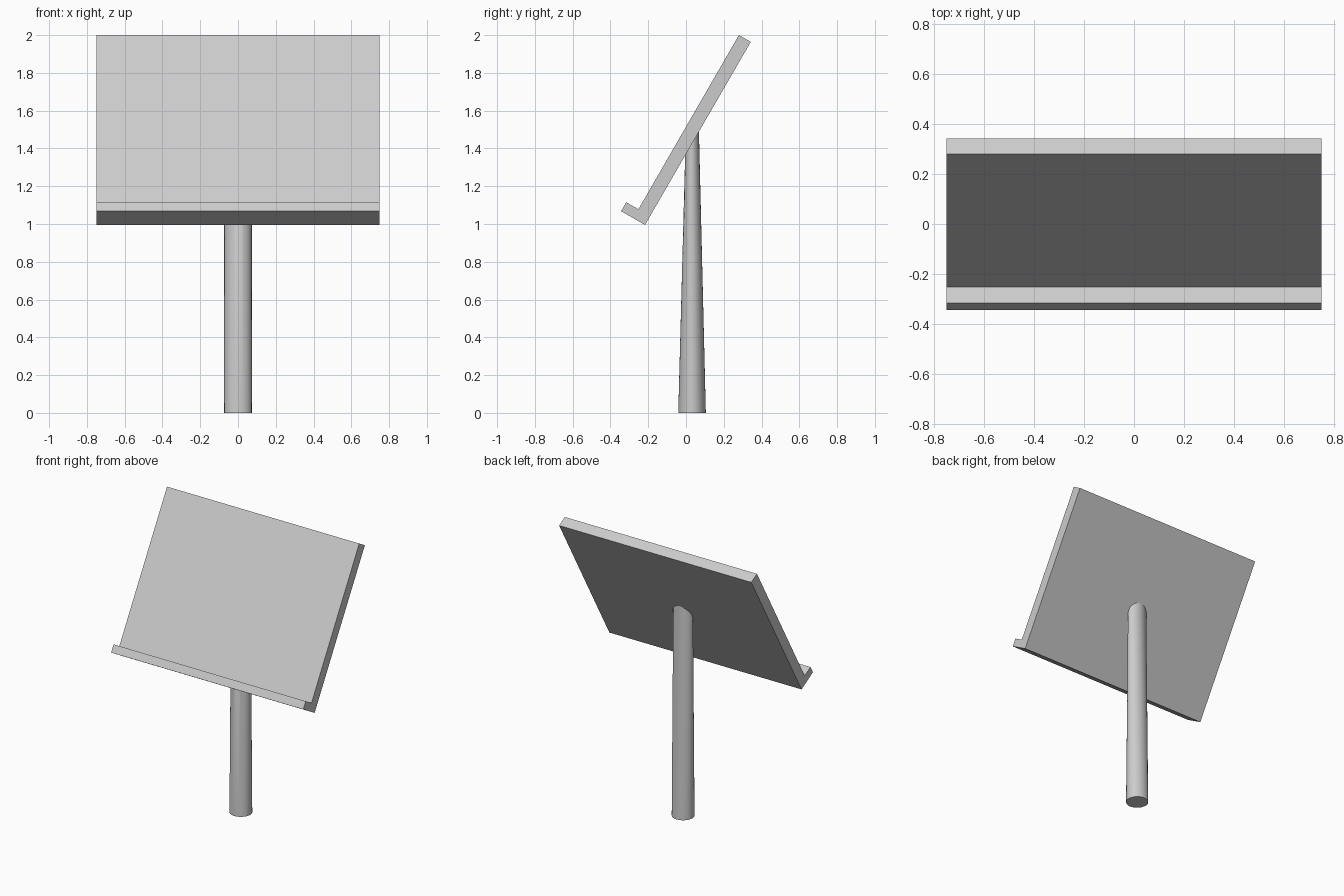
import bpy, bmesh, math
from mathutils import Matrix

if "Cube" in bpy.data.objects:
    bpy.data.objects.remove(bpy.data.objects["Cube"])

def finish(bm, name):
    bmesh.ops.recalc_face_normals(bm, faces=bm.faces[:])
    mesh = bpy.data.meshes.new(name)
    bm.to_mesh(mesh)
    bm.free()
    obj = bpy.data.objects.new(name, mesh)
    bpy.context.collection.objects.link(obj)
    return obj

# Sloped board with bottom ledge: L-shaped side profile (y, z) extruded along x
WIDTH = 1.5
profile = [(-0.217, 0.995), (0.343, 1.964), (0.280, 2.0),
           (-0.252, 1.078), (-0.316, 1.115), (-0.344, 1.068)]
bm = bmesh.new()
face = bm.faces.new([bm.verts.new((-WIDTH / 2, y, z)) for y, z in profile])
ext = bmesh.ops.extrude_face_region(bm, geom=[face])
bmesh.ops.translate(bm, vec=(WIDTH, 0, 0),
                    verts=[v for v in ext["geom"] if isinstance(v, bmesh.types.BMVert)])
finish(bm, "sloped_board")

# Round post whose top ring is tilted to meet the back of the board
RADIUS, POST_Y, TOP_Z = 0.073, 0.032, 1.428
bm = bmesh.new()
bmesh.ops.create_cone(bm, cap_ends=True, segments=32,
                      radius1=RADIUS, radius2=RADIUS, depth=2)
top = [v for v in bm.verts if v.co.z > 0]
bottom = [v for v in bm.verts if v.co.z < 0]
bmesh.ops.translate(bm, vec=(0, POST_Y, 1), verts=bottom)
tilt = Matrix.Translation((0, POST_Y, TOP_Z)) @ Matrix.Rotation(math.radians(60), 4, 'X')
bmesh.ops.transform(bm, matrix=tilt @ Matrix.Translation((0, 0, -1)), verts=top)
post = finish(bm, "post")
bpy.context.view_layer.objects.active = post
post.select_set(True)
bpy.ops.object.shade_smooth_by_angle(angle=math.radians(30))
